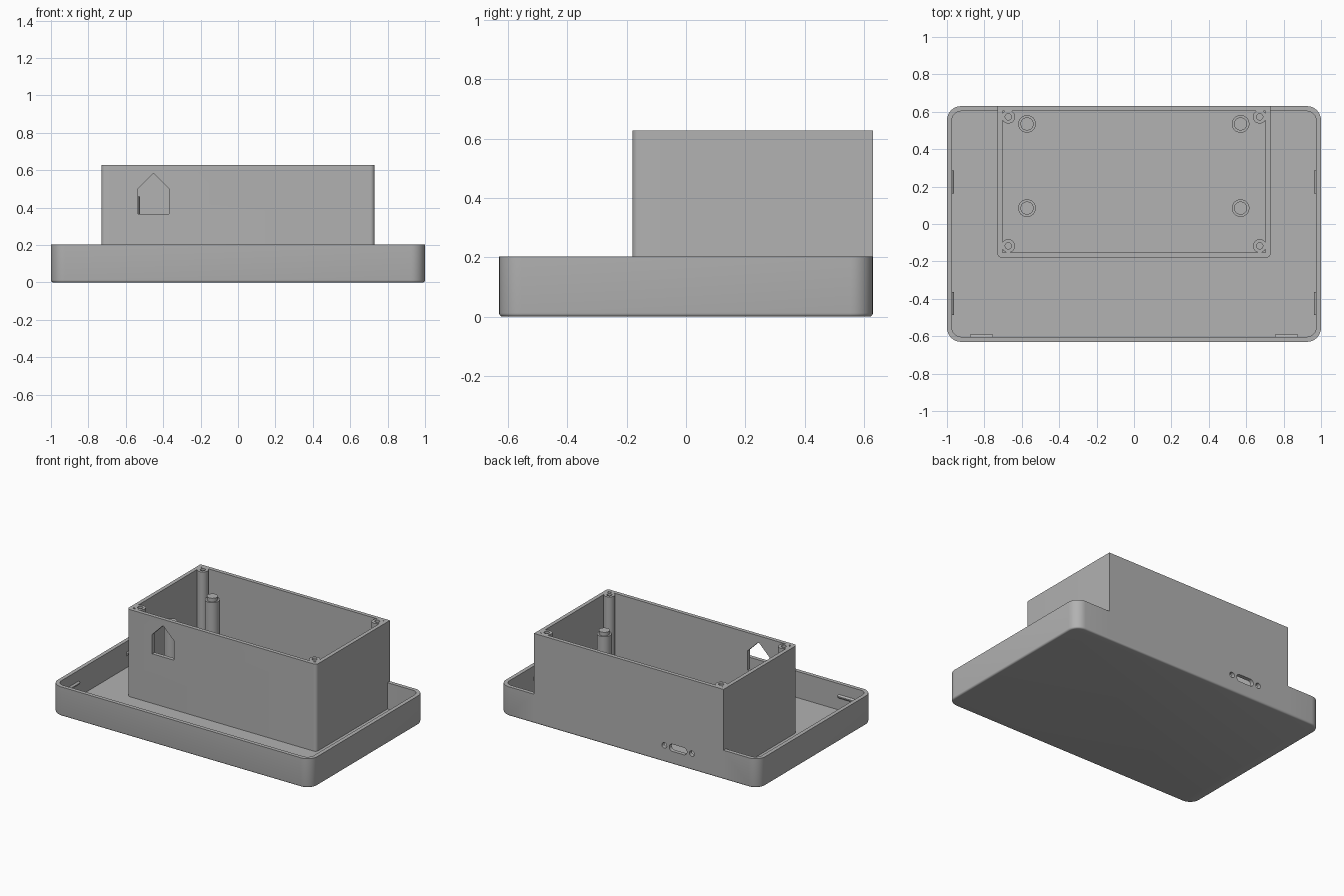
import bpy, bmesh, math
from mathutils import Matrix

if "Cube" in bpy.data.objects:
    bpy.data.objects.remove(bpy.data.objects["Cube"])

grey = bpy.data.materials.new("plain grey")
grey.diffuse_color = (0.445, 0.445, 0.445, 1)
grey.use_nodes = True
grey.node_tree.nodes["Principled BSDF"].inputs["Base Color"].default_value = grey.diffuse_color

FLOOR, RIM, TOP = 0.02, 0.203, 0.627   # floor top, tray rim, box rim


def rounded(x0, x1, y0, y1, radii, seg=8):
    """Rounded rectangle outline; radii in order BL, BR, TR, TL."""
    pts = []
    corners = [(x0, y0, 1, 1), (x1, y0, -1, 1), (x1, y1, -1, -1), (x0, y1, 1, -1)]
    for i, ((x, y, sx, sy), r) in enumerate(zip(corners, radii)):
        if r == 0:
            pts.append((x, y))
            continue
        for k in range(seg + 1):
            a = math.pi + (i + k / seg) * math.pi / 2
            pts.append((x + sx * r + r * math.cos(a), y + sy * r + r * math.sin(a)))
    return pts


def circle(x, y, r, n=32):
    return [(x + r * math.cos(2 * math.pi * k / n), y + r * math.sin(2 * math.pi * k / n))
            for k in range(n)]


def prism(name, pts, a, b, along_y=False, bottom_bevel=0):
    """Extrude an outline from a to b, along z, or along y with an x-z outline."""
    bm = bmesh.new()
    face = bm.faces.new([bm.verts.new((u, v, a)) for u, v in pts])
    new = bmesh.ops.extrude_face_region(bm, geom=[face])["geom"]
    for v in new:
        if isinstance(v, bmesh.types.BMVert):
            v.co.z = b
    if bottom_bevel:
        edges = [e for e in bm.edges if all(abs(v.co.z - a) < 1e-6 for v in e.verts)]
        bmesh.ops.bevel(bm, geom=edges, offset=bottom_bevel, segments=4,
                        profile=0.5, affect='EDGES')
    if along_y:
        for v in bm.verts:
            v.co = (v.co.x, v.co.z, v.co.y)
    bmesh.ops.recalc_face_normals(bm, faces=bm.faces)
    me = bpy.data.meshes.new(name)
    bm.to_mesh(me)
    bm.free()
    me.materials.append(grey)
    ob = bpy.data.objects.new(name, me)
    bpy.context.collection.objects.link(ob)
    return ob


def combine(base, tool, op):
    """Apply a boolean and remove the helper."""
    mod = base.modifiers.new(op, 'BOOLEAN')
    mod.operation, mod.object, mod.solver = op, tool, 'EXACT'
    bpy.context.view_layer.objects.active = base
    bpy.ops.object.modifier_apply(modifier=mod.name)
    bpy.data.objects.remove(tool)


# Tray: rounded shallow dish
case = prism("case", rounded(-1, 1, -0.63, 0.63, [0.075] * 4), 0, RIM, bottom_bevel=0.012)
combine(case, prism("tray_cavity", rounded(-0.973, 0.973, -0.603, 0.603, [0.048] * 4),
                    FLOOR, 1), 'DIFFERENCE')

# Tall box, flush with the tray's back wall
combine(case, prism("box", rounded(-0.73, 0.73, -0.18, 0.63, [0.022, 0.022, 0, 0]),
                    0.014, TOP), 'UNION')
combine(case, prism("box_cavity", rounded(-0.703, 0.703, -0.153, 0.603, [0] * 4),
                    FLOOR, 1), 'DIFFERENCE')

# Screw bosses in the box corners
for x in (-0.672, 0.672):
    for y in (-0.117, 0.573):
        combine(case, prism("boss", circle(x, y, 0.036), 0.015, TOP), 'UNION')
        combine(case, prism("screw_hole", circle(x, y, 0.017, 20), TOP - 0.2, 1), 'DIFFERENCE')

# House-shaped window in the box front
window = [(-0.535, 0.365), (-0.368, 0.365), (-0.368, 0.5), (-0.452, 0.583), (-0.535, 0.5)]
combine(case, prism("window", window, -0.3, -0.1, along_y=True), 'DIFFERENCE')

# Connector slot and its two screw holes in the back wall
combine(case, prism("slot", rounded(-0.448, -0.312, 0.09, 0.14, [0.0249] * 4),
                    0.55, 0.7, along_y=True), 'DIFFERENCE')
for x in (-0.274, -0.486):
    combine(case, prism("slot_screw", circle(x, 0.115, 0.019, 24), 0.55, 0.7, along_y=True),
            'DIFFERENCE')

parts = [case]

# Stepped standoffs inside the box
for x in (-0.572, 0.57):
    for y in (0.085, 0.535):
        post = prism("standoff", circle(x, y, 0.047), FLOOR - 0.005, 0.46)
        combine(post, prism("pin", circle(x, y, 0.035), 0.4, 0.485), 'UNION')
        parts.append(post)

# Snap ridges on the inside of the tray walls: wedge-shaped bars
ridges = [(s * 0.973, y, s * math.pi / 2) for s in (-1, 1) for y in (0.225, -0.425)]
ridges += [(x, -0.603, 0) for x in (-0.815, 0.815)]
for x, y, turn in ridges:
    bar = prism("snap_ridge", [(-0.002, 0.1), (0.011, 0.111), (0.011, 0.119), (-0.002, 0.13)],
                -0.062, 0.062, along_y=True)
    # profile points along local x; aim it inward from its wall
    aim = math.pi / 2 if turn == 0 else (0 if turn < 0 else math.pi)
    bar.data.transform(Matrix.Translation((x, y, 0)) @ Matrix.Rotation(aim, 4, 'Z'))
    parts.append(bar)

# Smooth rounded surfaces, keep edges crisp
bpy.ops.object.select_all(action='DESELECT')
for ob in parts:
    ob.select_set(True)
bpy.context.view_layer.objects.active = case
bpy.ops.object.shade_smooth_by_angle(angle=math.radians(30))
